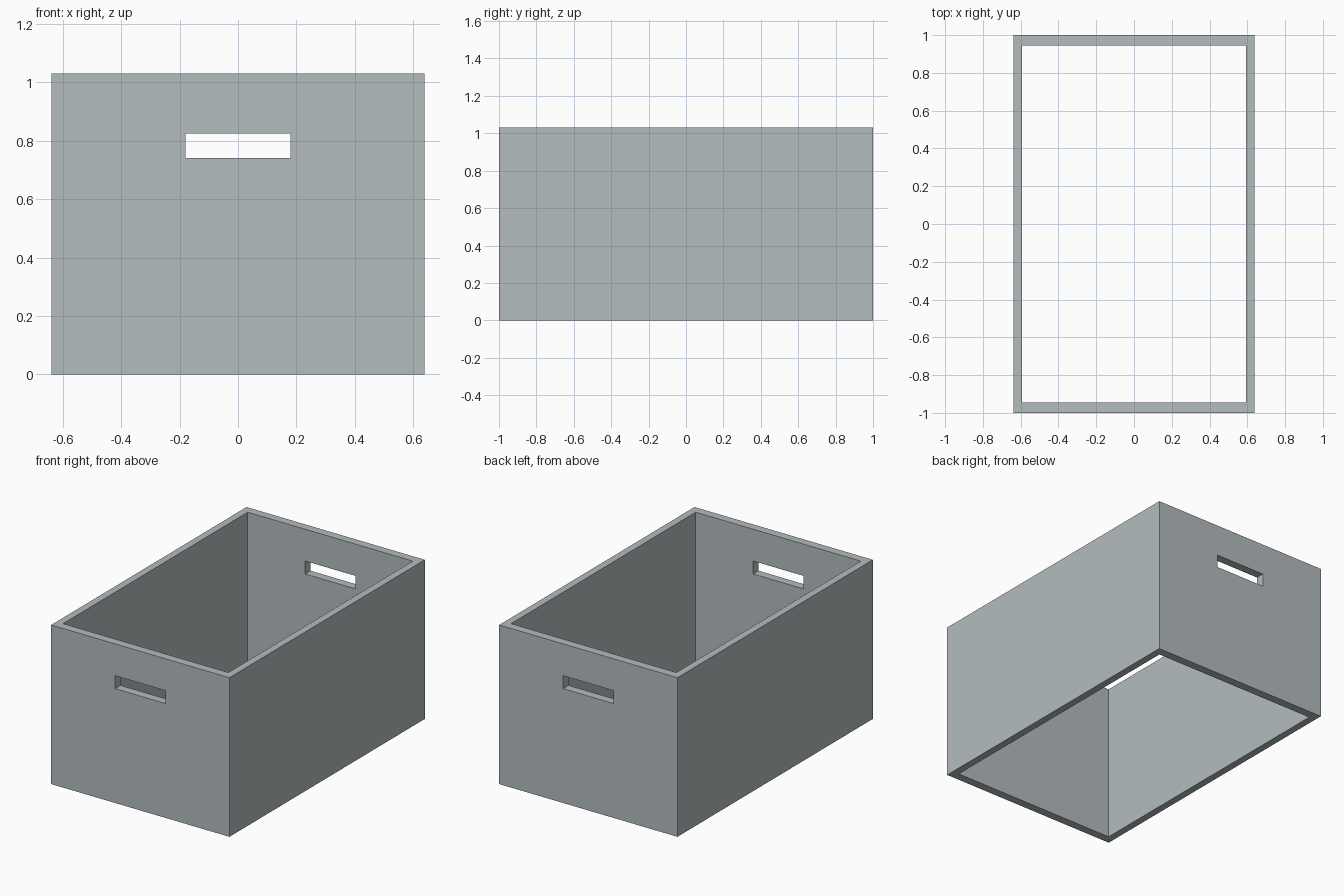
import bpy

if "Cube" in bpy.data.objects:
    bpy.data.objects.remove(bpy.data.objects["Cube"])

grey = bpy.data.materials.new("light_grey")
grey.diffuse_color = (0.456, 0.503, 0.521, 1)
grey.use_nodes = True
grey.node_tree.nodes["Principled BSDF"].inputs["Base Color"].default_value = grey.diffuse_color


def box(name, x, y, z0, z1):
    """Box spanning -x..x, -y..y, z0..z1."""
    bpy.ops.mesh.primitive_cube_add(size=2)
    ob = bpy.context.object
    ob.name = name
    for v in ob.data.vertices:
        v.co = (v.co.x * x, v.co.y * y, z0 if v.co.z < 0 else z1)
    return ob


# Outer walls of the crate
crate = box("crate_walls", 0.639, 1.0, 0.0, 1.031)
crate.data.materials.append(grey)

# Hollow (open at top and bottom) and the hand slots through both ends
cutters = [box("hollow_cutter", 0.592, 0.945, -0.5, 1.5),
           box("hand_slot_cutter", 0.18, 1.5, 0.741, 0.825)]
for cutter in cutters:
    cutter.hide_render = True
    mod = crate.modifiers.new(cutter.name, 'BOOLEAN')
    mod.operation = 'DIFFERENCE'
    mod.solver = 'EXACT'
    mod.object = cutter

# Apply the cuts and remove the cutters
bpy.context.view_layer.update()
graph = bpy.context.evaluated_depsgraph_get()
mesh = bpy.data.meshes.new_from_object(crate.evaluated_get(graph))
crate.modifiers.clear()
crate.data = mesh
mesh.materials.clear()
mesh.materials.append(grey)
for p in mesh.polygons:
    p.material_index = 0
    p.use_smooth = False
for cutter in cutters:
    bpy.data.objects.remove(cutter)
